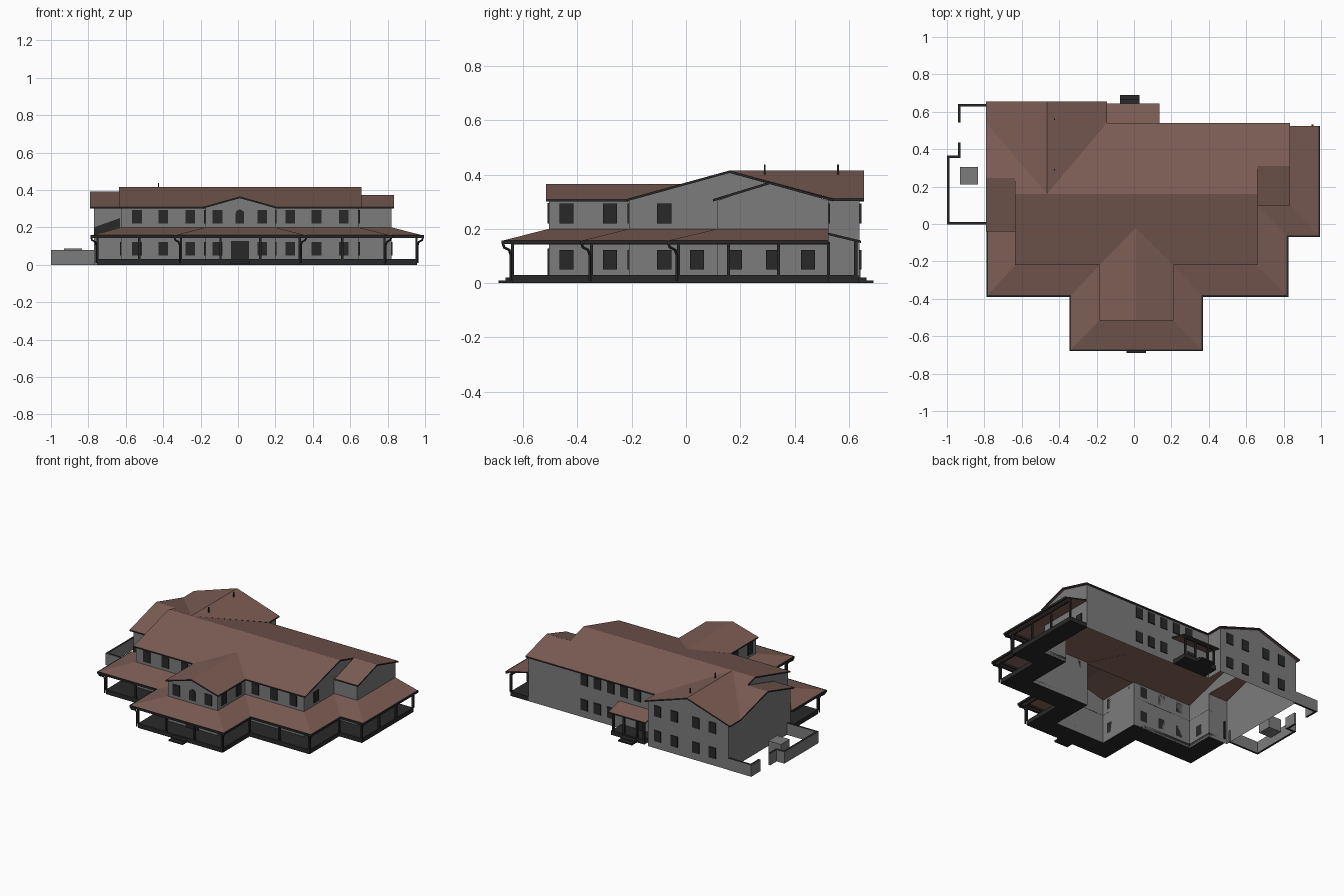
import bpy
import bmesh
import math
from mathutils import Vector

cube = bpy.data.objects.get("Cube")
if cube:
    bpy.data.objects.remove(cube, do_unlink=True)


def material(name, colour):
    mat = bpy.data.materials.new(name)
    mat.use_nodes = True
    mat.diffuse_color = (*colour, 1)
    mat.node_tree.nodes["Principled BSDF"].inputs["Base Color"].default_value = (*colour, 1)
    return mat


ROOF = material("brown roof tile", (.2, .11, .09))
WALL = material("grey plaster", (.2, .2, .2))
DARK = material("dark trim", (.022, .022, .022))


def finish(name, bm, materials):
    mesh = bpy.data.meshes.new(name)
    bm.to_mesh(mesh)
    bm.free()
    for mat in materials:
        mesh.materials.append(mat)
    obj = bpy.data.objects.new(name, mesh)
    bpy.context.collection.objects.link(obj)
    return obj


def prism(name, points, offset, cap, rim=None):
    """Sweep a flat outline along an offset; caps and rim may differ in colour."""
    bm = bmesh.new()
    low = [bm.verts.new(p) for p in points]
    high = [bm.verts.new(Vector(p) + Vector(offset)) for p in points]
    bm.faces.new(low)
    bm.faces.new(high)
    for i in range(len(low)):
        j = (i + 1) % len(low)
        side = bm.faces.new((low[i], low[j], high[j], high[i]))
        side.material_index = 1 if rim else 0
    bmesh.ops.recalc_face_normals(bm, faces=bm.faces)
    return finish(name, bm, [cap, rim] if rim else [cap])


def box(name, x, y, z, cap, rim=None):
    outline = [(x[0], y[0], z[0]), (x[1], y[0], z[0]), (x[1], y[1], z[0]), (x[0], y[1], z[0])]
    return prism(name, outline, (0, 0, z[1] - z[0]), cap, rim)


def sheet(name, outlines, mat):
    bm = bmesh.new()
    for outline in outlines:
        bm.faces.new([bm.verts.new(p) for p in outline])
    bmesh.ops.remove_doubles(bm, verts=bm.verts, dist=.0001)
    return finish(name, bm, [mat])


def roof(name, outline, height):
    points = [(x, y, height(x, y)) for x, y in outline]
    return prism(name, points, (0, 0, -.009), ROOF, DARK)


# Outer walls, open underneath
EAVE, TOP, RIDGE = .31, .415, .16
footprint = [(-.77, -.025), (-.625, -.025), (-.625, -.21), (-.175, -.21), (-.175, -.505),
             (.2, -.505), (.2, -.21), (.645, -.21), (.645, .115), (.82, .115),
             (.82, .525), (-.16, .525), (-.16, .64), (-.77, .64)]
loop = zip(footprint, footprint[1:] + footprint[:1])
sheet("outer_walls", [[(*a, 0), (*b, 0), (*b, EAVE - .004), (*a, EAVE - .004)] for a, b in loop], WALL)


# Gable ends
def gable(name, axis, at, start, peak, end, top):
    profile = [(start, EAVE - .006), (end, EAVE - .006), (peak, top - .006)]
    sheet(name, [[(at, u, z) if axis == "x" else (u, at, z) for u, z in profile]], WALL)


gable("main_gable_left", "x", .645, -.21, RIDGE, .525, TOP)
gable("main_gable_right", "x", -.625, -.21, RIDGE, .525, TOP)
gable("side_gable_left", "x", .82, .115, .31, .525, .375)
gable("side_gable_right", "x", -.77, -.025, .245, .525, .392)
gable("wing_gable", "y", .64, -.77, -.465, -.16, TOP)
gable("entrance_gable", "y", -.505, -.175, .01, .2, .365)

# Upper roofs: each slope is an outline laid on its own plane
pitch = (TOP - EAVE) / .38


def back_plane(x, y):
    return TOP - pitch * (y - RIDGE)


def front_plane(x, y):
    return TOP - pitch * (RIDGE - y)


def wing_plane(x, y):
    return TOP - .323 * abs(x + .465)


def entrance_plane(x, y):
    return .365 - .28 * abs(x - .01)


roof("main_roof_front", [(-.635, -.22), (.66, -.22), (.66, RIDGE), (-.635, RIDGE)], front_plane)
roof("main_roof_back", [(-.465, RIDGE), (.66, RIDGE), (.66, .31), (.835, .31),
                        (.835, .54), (-.145, .54)], back_plane)
roof("side_roof_back", [(-.465, RIDGE), (-.79, .54), (-.79, .245), (-.635, .245),
                        (-.635, RIDGE)], back_plane)
roof("side_roof_right", [(-.79, -.04), (-.635, -.04), (-.635, .245), (-.79, .245)],
     lambda x, y: EAVE + .286 * (y + .04))
roof("side_roof_left", [(.66, .1), (.835, .1), (.835, .31), (.66, .31)],
     lambda x, y: EAVE + .305 * (y - .1))
for side, edge in (("right", -.79), ("left", -.145)):
    roof("wing_roof_" + side, [(-.465, RIDGE), (edge, .54), (edge, .655), (-.465, .655)], wing_plane)
for side, edge in (("right", -.185), ("left", .21)):
    roof("entrance_roof_" + side, [(edge, -.515), (.01, -.515), (.01, -.02), (edge, -.22)],
         entrance_plane)

# Veranda wrapping the front and left side
inner = [Vector(p) for p in [(-.625, -.025)] + footprint[2:11]]
outer = [Vector(p) for p in [(-.785, -.025), (-.785, -.385), (-.34, -.385), (-.34, -.675),
                             (.365, -.675), (.365, -.385), (.82, -.385), (.82, -.065),
                             (.99, -.065), (.99, .525)]]


def between(i, amount, z):
    return (*outer[i].lerp(inner[i], amount), z)


def post(name, x, y):
    box(name, (x - .006, x + .006), (y - .006, y + .006), (.03, .152), DARK)


for i in range(len(outer) - 1):
    j = i + 1
    prism("veranda_roof", [between(i, 0, .157), between(j, 0, .157),
                           between(j, 1, .2), between(i, 1, .2)], (0, 0, -.008), ROOF, DARK)
    prism("veranda_floor", [between(i, .2, 0), between(j, .2, 0),
                            between(j, 1, 0), between(i, 1, 0)], (0, 0, .03), DARK)
    prism("gutter", [between(i, -.03, .144), between(j, -.03, .144),
                     between(j, .05, .144), between(i, .05, .144)], (0, 0, .014), DARK)
    prism("veranda_beam", [between(i, .18, .142), between(j, .18, .142),
                           between(j, .25, .142), between(i, .25, .142)], (0, 0, .012), DARK)
    start, end = Vector(between(i, .21, 0)), Vector(between(j, .21, 0))
    count = max(1, round((end - start).length / .22))
    for k in range(count + (j == len(outer) - 1)):
        spot = start.lerp(end, k / count)
        post("veranda_post", spot.x, spot.y)

# Bent downpipes at the outer corners
for i in (1, 3, 4, 6, 8):
    curve = bpy.data.curves.new("downpipe", "CURVE")
    curve.dimensions = "3D"
    curve.bevel_depth = .005
    curve.bevel_resolution = 1
    path = [between(i, 0, .148), between(i, .03, .132), between(i, .14, .122),
            between(i, .17, .105), between(i, .17, .01)]
    spline = curve.splines.new("POLY")
    spline.points.add(len(path) - 1)
    for point, co in zip(spline.points, path):
        point.co = (*co, 1)
    curve.materials.append(DARK)
    bpy.context.collection.objects.link(bpy.data.objects.new("downpipe", curve))

# Back porch
roof("back_porch_roof", [(-.145, .52), (.135, .52), (.135, .645), (-.145, .645)],
     lambda x, y: .157 + .24 * (.645 - y))
box("back_porch_floor", (-.13, .12), (.525, .635), (0, .03), DARK)
for x in (-.12, -.07, .03, .11):
    post("back_porch_post", x, .625)
box("back_porch_beam", (-.13, .12), (.618, .632), (.142, .154), DARK)

# Steps at both entrances
for depth, height in ((.05, .01), (.025, .02)):
    box("front_step", (-.04, .065), (-.64 - depth, -.63), (0, height), DARK)
    box("back_step", (-.075, .03), (.63, .64 + depth), (0, height), DARK)


# Windows and doors as thin plates
def plate(name, axis, at, out, middle, low, width=.052, height=.073, arch=0):
    half = width / 2
    shape = [(-half, low), (half, low), (half, low + height)]
    shape += [(half * math.cos(a * math.pi / 6), low + height + arch * math.sin(a * math.pi / 6))
              for a in range(1, 6) if arch]
    shape.append((-half, low + height))
    points = [(at, middle + u, z) if axis == "x" else (middle + u, at, z) for u, z in shape]
    prism(name, points, (out, 0, 0) if axis == "x" else (0, out, 0), DARK)


UPPER, LOWER, OUT = .22, .05, .006
both = (UPPER, LOWER)
rows = [("y", -.21, -OUT, (-.54, -.4, -.255, .28, .42, .565), both),
        ("y", -.505, -OUT, (-.11, .13), both),
        ("x", .2, OUT, (-.44, -.28), both),
        ("x", -.175, -OUT, (-.44, -.28), both),
        ("x", .645, OUT, (-.08,), both),
        ("x", .645, OUT, (.04,), (LOWER,)),
        ("x", -.625, -OUT, (-.12,), (LOWER,)),
        ("x", .82, OUT, (.18, .32, .45), (LOWER,)),
        ("y", .525, OUT, (.4, .3, .2), both),
        ("y", .525, OUT, (.1, 0), (UPPER,)),
        ("y", .64, OUT, (-.235, -.36, -.525, -.65), both)]
for axis, at, out, middles, levels in rows:
    for middle in middles:
        for level in levels:
            plate("window", axis, at, out, middle, level)
plate("arched_window", "y", -.505, -OUT, .01, UPPER, .045, .055, .02)
plate("front_door", "y", -.505, -OUT, .01, .03, .095, .097)
plate("back_door", "y", .525, OUT, -.02, .03, .06, .1)

# Sloping flashing on the set-back front wall
prism("roof_flashing", [(-.77, -.026, .16), (-.63, -.026, .2), (-.63, -.026, .25),
                        (-.77, -.026, .2)], (0, -.006, 0), DARK)

# Walled yard with a service box
thick = .014
yard = [[(-.77, .635), (-.935, .635), (-.935, .55)],
        [(-.935, .43), (-.935, .36), (-.993, .36), (-.993, .005), (-.77, .005)]]
for run in yard:
    for a, b in zip(run, run[1:]):
        xs, ys = sorted((a[0], b[0])), sorted((a[1], b[1]))
        box("yard_wall", (xs[0] - thick / 2, xs[1] + thick / 2),
            (ys[0] - thick / 2, ys[1] + thick / 2), (0, .08), DARK, WALL)
box("service_box", (-.93, -.835), (.21, .305), (0, .088), WALL)

# Roof vents
for y in (.29, .56):
    box("roof_vent", (-.428, -.422), (y - .003, y + .003), (.39, .437), DARK)
